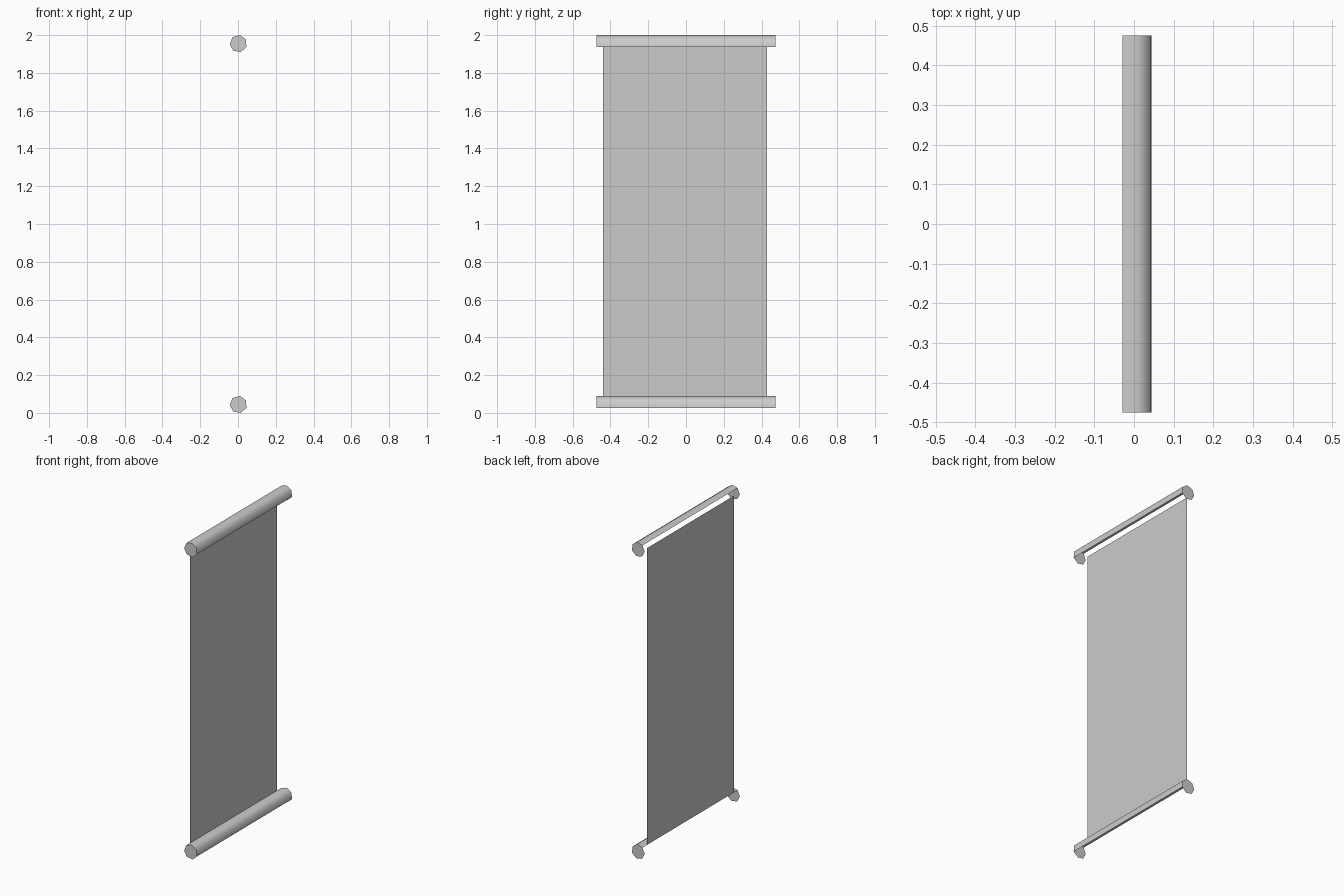
import bpy
import bmesh
from math import cos, sin, radians, tau

cube = bpy.data.objects.get("Cube")
if cube:
    bpy.data.objects.remove(cube)

# Single plain grey
grey = bpy.data.materials.new("plain grey")
grey.use_nodes = True
COLOUR = (0.6, 0.6, 0.6, 1)
grey.diffuse_color = COLOUR
grey.node_tree.nodes["Principled BSDF"].inputs["Base Color"].default_value = COLOUR

RADIUS, SIDES, HALF_LENGTH = 0.046, 7, 0.475
SHELL_FACES = 3          # the rod wall only wraps the outer side
START = radians(131.4)
CENTRE_X = 0.002


def finish(name, bm):
    mesh = bpy.data.meshes.new(name)
    bm.to_mesh(mesh)
    bm.free()
    mesh.materials.append(grey)
    obj = bpy.data.objects.new(name, mesh)
    bpy.context.collection.objects.link(obj)
    return obj


def rod(name, z):
    """Open rolled shell with a full polygon cap at each end."""
    bm = bmesh.new()
    angles = [START - tau * i / SIDES for i in range(SIDES)]
    ring = [(CENTRE_X + RADIUS * cos(a), z + RADIUS * sin(a)) for a in angles]

    def row(y):
        return [bm.verts.new((px, y, pz)) for px, pz in ring]

    # Smooth shell, outward facing
    front, back = row(-HALF_LENGTH), row(HALF_LENGTH)
    for i in range(SHELL_FACES):
        face = bm.faces.new((front[i], back[i], back[i + 1], front[i + 1]))
        face.smooth = True
    # Flat end caps on their own vertices
    bm.faces.new(list(reversed(row(-HALF_LENGTH))))
    bm.faces.new(row(HALF_LENGTH))
    bm.normal_update()
    for face in bm.faces:
        mid = face.calc_center_median()
        outward = mid.x - CENTRE_X if face.smooth else mid.y
        facing = face.normal.x if face.smooth else face.normal.y
        if outward * facing < 0:
            face.normal_flip()
    return finish(name, bm)


LOW_Z, HIGH_Z = 0.0443, 1.9547
rod("bottom_rod", LOW_Z)
rod("top_rod", HIGH_Z)

# Thin hanging sheet between the rods
bm = bmesh.new()
sheet_x = CENTRE_X + RADIUS * cos(START)
bottom = LOW_Z + RADIUS * sin(START)
corners = [(-0.44, bottom), (0.43, bottom), (0.43, HIGH_Z), (-0.44, HIGH_Z)]
bm.faces.new([bm.verts.new((sheet_x, y, z)) for y, z in corners])
finish("hanging_sheet", bm)
